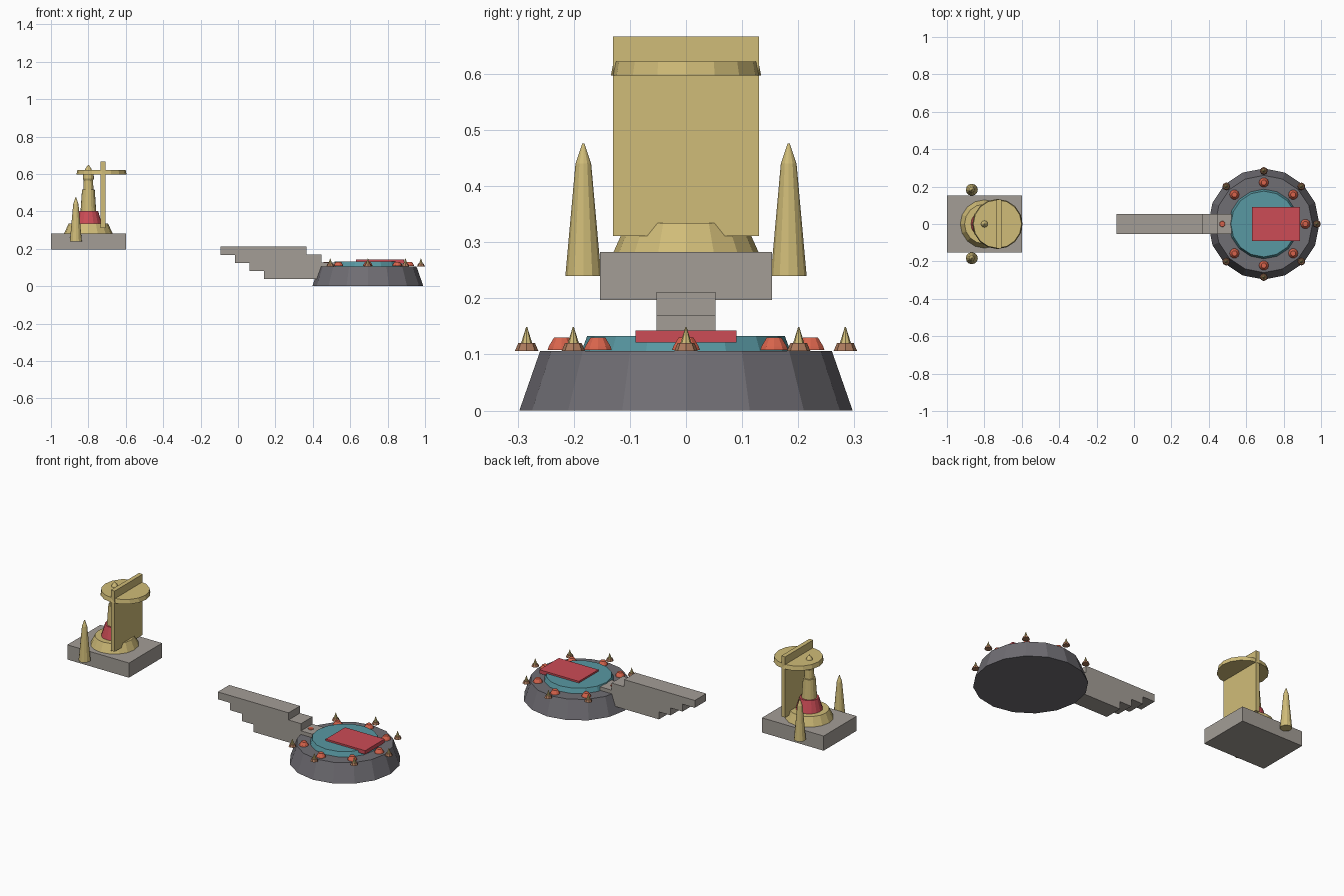
import bpy
import bmesh
from math import cos, sin, pi

cube = bpy.data.objects.get("Cube")
if cube:
    bpy.data.objects.remove(cube, do_unlink=True)


def material(name, rgb):
    """Flat material from 0-255 display values, stored as linear."""
    lin = [((c / 255 + 0.055) / 1.055) ** 2.4 for c in rgb] + [1]
    m = bpy.data.materials.new(name)
    m.use_nodes = True
    m.diffuse_color = lin
    m.node_tree.nodes["Principled BSDF"].inputs["Base Color"].default_value = lin
    return m


GOLD = material("pale gold", (208, 188, 120))
STONE = material("warm grey stone", (163, 157, 150))
SLATE = material("dark slate", (112, 110, 116))
TEAL = material("teal", (88, 152, 162))
RED = material("crimson", (204, 76, 86))
ORANGE = material("orange", (216, 100, 76))
BROWN = material("copper brown", (172, 122, 92))


def finish(name, bm, mat):
    bmesh.ops.recalc_face_normals(bm, faces=bm.faces)
    mesh = bpy.data.meshes.new(name)
    bm.to_mesh(mesh)
    bm.free()
    mesh.materials.append(mat)
    obj = bpy.data.objects.new(name, mesh)
    bpy.context.collection.objects.link(obj)
    return obj


def lathe(name, x, y, profile, mat, sides=16):
    """Closed turned solid from (radius, height) pairs."""
    bm = bmesh.new()
    rings = [[bm.verts.new((x + r * cos(2 * pi * i / sides),
                            y + r * sin(2 * pi * i / sides), z))
              for i in range(sides)] for r, z in profile]
    for a, b in zip(rings, rings[1:]):
        for i in range(sides):
            j = (i + 1) % sides
            bm.faces.new((a[i], a[j], b[j], b[i]))
    bm.faces.new(rings[0])
    bm.faces.new(rings[-1])
    return finish(name, bm, mat)


def prism(name, outline, half_width, mat):
    """Extrude an (x, z) outline across y."""
    bm = bmesh.new()
    face = bm.faces.new([bm.verts.new((x, -half_width, z)) for x, z in outline])
    new = bmesh.ops.extrude_face_region(bm, geom=[face])["geom"]
    verts = [v for v in new if isinstance(v, bmesh.types.BMVert)]
    bmesh.ops.translate(bm, verts=verts, vec=(0, 2 * half_width, 0))
    return finish(name, bm, mat)


def box(name, x0, x1, half_width, z0, z1, mat):
    return prism(name, [(x0, z0), (x1, z0), (x1, z1), (x0, z1)], half_width, mat)


# Round arena
CX = 0.694
lathe("arena_base", CX, 0, [(0.297, 0), (0.26, 0.106)], SLATE)
lathe("arena_floor", CX, 0, [(0.187, 0.104), (0.176, 0.133)], TEAL)
box("red_platform", 0.632, 0.888, 0.09, 0.121, 0.143, RED)

# Lamps and small spikes around the rim
for i in range(8):
    a = i * pi / 4
    lathe(f"rim_lamp_{i}", CX + 0.222 * cos(a), 0.222 * sin(a),
          [(0.026, 0.108), (0.024, 0.114), (0.014, 0.13)], ORANGE, 10)
    if i == 4:  # the stairway takes this place
        continue
    x, y = CX + 0.284 * cos(a), 0.284 * sin(a)
    lathe(f"rim_spike_foot_{i}", x, y, [(0.021, 0.106), (0.015, 0.12)], BROWN, 8)
    lathe(f"rim_spike_{i}", x, y, [(0.01, 0.12), (0.001, 0.149)], GOLD, 8)

# Floating stairway, stepped above and below
prism("stairway", [
    (-0.094, 0.211), (-0.094, 0.168), (-0.015, 0.168), (-0.015, 0.125),
    (0.062, 0.125), (0.062, 0.082), (0.138, 0.082), (0.138, 0.038),
    (0.52, 0.038), (0.52, 0.127), (0.446, 0.127), (0.446, 0.169),
    (0.365, 0.169), (0.365, 0.211)], 0.053, STONE)

# Shrine platform with tall side spikes
box("shrine_platform", -1, -0.6, 0.153, 0.197, 0.283, STONE)
for side, y in (("left", 0.183), ("right", -0.183)):
    lathe(f"tall_spike_{side}", -0.867, y,
          [(0.032, 0.24), (0.014, 0.44), (0.002, 0.476)], GOLD, 12)

# Shrine tower
TX = -0.8
lathe("tower_foot", TX, 0, [(0.129, 0.283), (0.106, 0.334)], GOLD)
lathe("tower_red_band", TX, 0, [(0.072, 0.334), (0.052, 0.402)], RED)
lathe("tower_column", TX, 0, [(0.042, 0.4), (0.034, 0.516)], GOLD)
lathe("tower_spire", TX, 0,
      [(0.027, 0.515), (0.025, 0.565), (0.03, 0.575), (0.028, 0.597),
       (0.015, 0.63), (0.002, 0.648)], GOLD, 12)

# Canopy disc and upright panel
lathe("canopy_disc", -0.73, 0, [(0.134, 0.597), (0.129, 0.622)], GOLD)
box("upright_panel", -0.734, -0.709, 0.13, 0.311, 0.667, GOLD)
